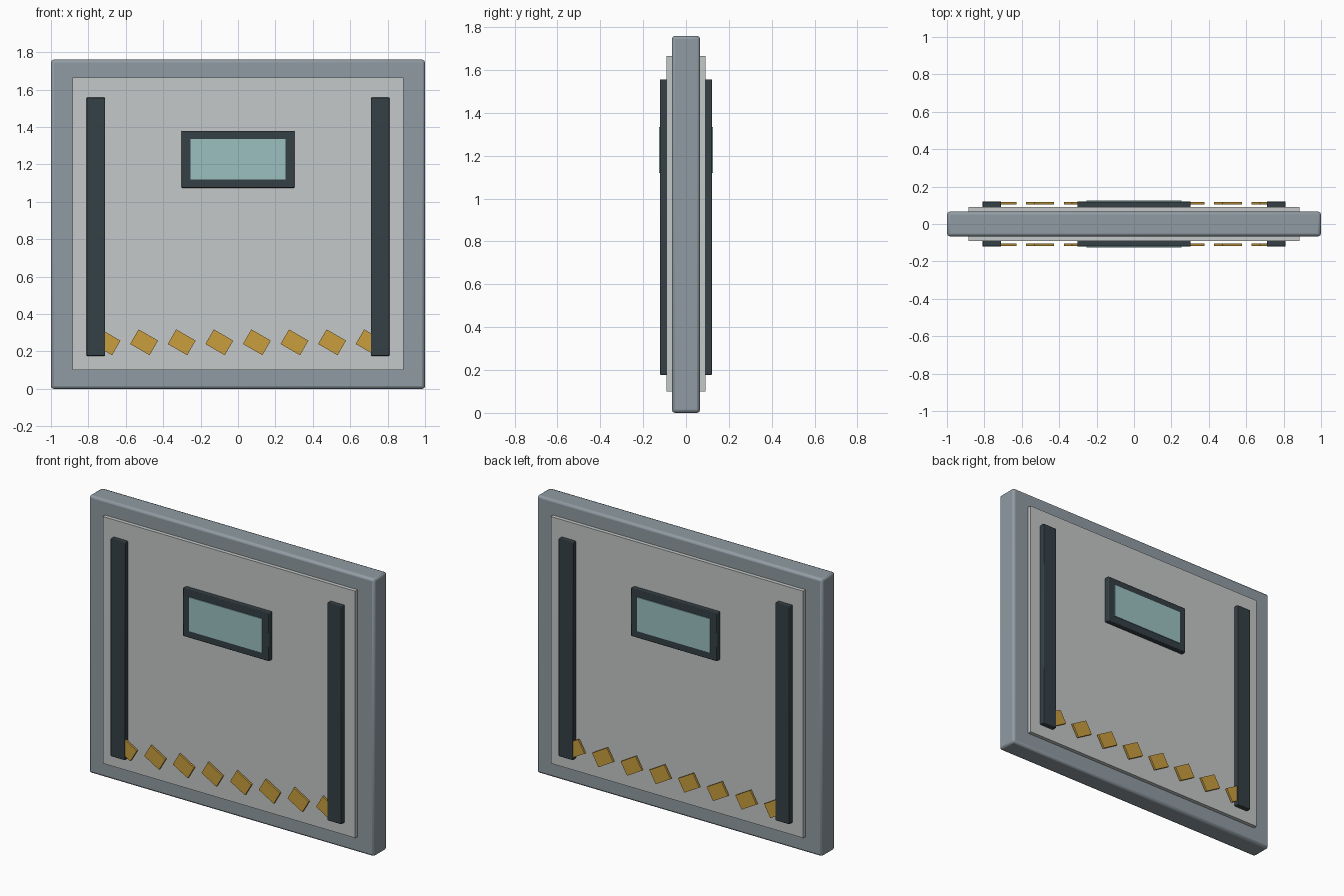
import bpy
import math

default = bpy.data.objects.get("Cube")
if default:
    bpy.data.objects.remove(default, do_unlink=True)


def material(name, r, g, b):
    m = bpy.data.materials.new(name)
    m.use_nodes = True
    m.diffuse_color = (r, g, b, 1)
    m.node_tree.nodes["Principled BSDF"].inputs["Base Color"].default_value = (r, g, b, 1)
    return m


steel = material("blue grey steel", 0.28, 0.33, 0.365)
panel_grey = material("pale grey", 0.56, 0.58, 0.58)
charcoal = material("charcoal", 0.036, 0.051, 0.06)
glass = material("pale teal glass", 0.33, 0.53, 0.53)
amber = material("amber yellow", 0.58, 0.34, 0.048)


def box(name, mat, x, y, z, bevel=0, turn=0):
    """Box from (low, high) ranges, optionally bevelled and turned about y."""
    ranges = (x, y, z)
    bpy.ops.mesh.primitive_cube_add(size=1, location=[(a + b) / 2 for a, b in ranges])
    ob = bpy.context.object
    ob.name = name
    ob.scale = [b - a for a, b in ranges]
    bpy.ops.object.transform_apply(location=False, rotation=False, scale=True)
    ob.rotation_euler.y = turn
    ob.data.materials.append(mat)
    if bevel:
        mod = ob.modifiers.new("Bevel", "BEVEL")
        mod.width = bevel
        mod.segments = 2
        bpy.ops.object.shade_smooth_by_angle(angle=math.radians(35))
    return ob


# Door slab and raised panel on both faces
box("door_slab", steel, (-1, 1), (-0.066, 0.066), (0, 1.76), bevel=0.015)
box("door_panel", panel_grey, (-0.885, 0.885), (-0.09, 0.09), (0.1, 1.665))

for side, label in ((-1, "front"), (1, "back")):
    def depth(near, far):
        return tuple(sorted((side * near, side * far)))

    # Vertical rails
    for s, hand in ((1, "left"), (-1, "right")):
        box(f"{label}_{hand}_rail", charcoal, (s * 0.76 - 0.05, s * 0.76 + 0.05),
            depth(0.085, 0.121), (0.177, 1.557), bevel=0.004)

    # Window surround and pane
    box(f"{label}_window_surround", charcoal, (-0.302, 0.302),
        depth(0.085, 0.121), (1.075, 1.38), bevel=0.004)
    box(f"{label}_window_pane", glass, (-0.255, 0.255),
        depth(0.118, 0.126), (1.12, 1.335))

    # Row of slanted warning blocks
    for i in range(8):
        cx = -0.703 + 0.201 * i
        box(f"{label}_warning_block_{i + 1}", amber, (cx - 0.06, cx + 0.06),
            depth(0.104, 0.117), (0.204, 0.294), turn=math.radians(30))
